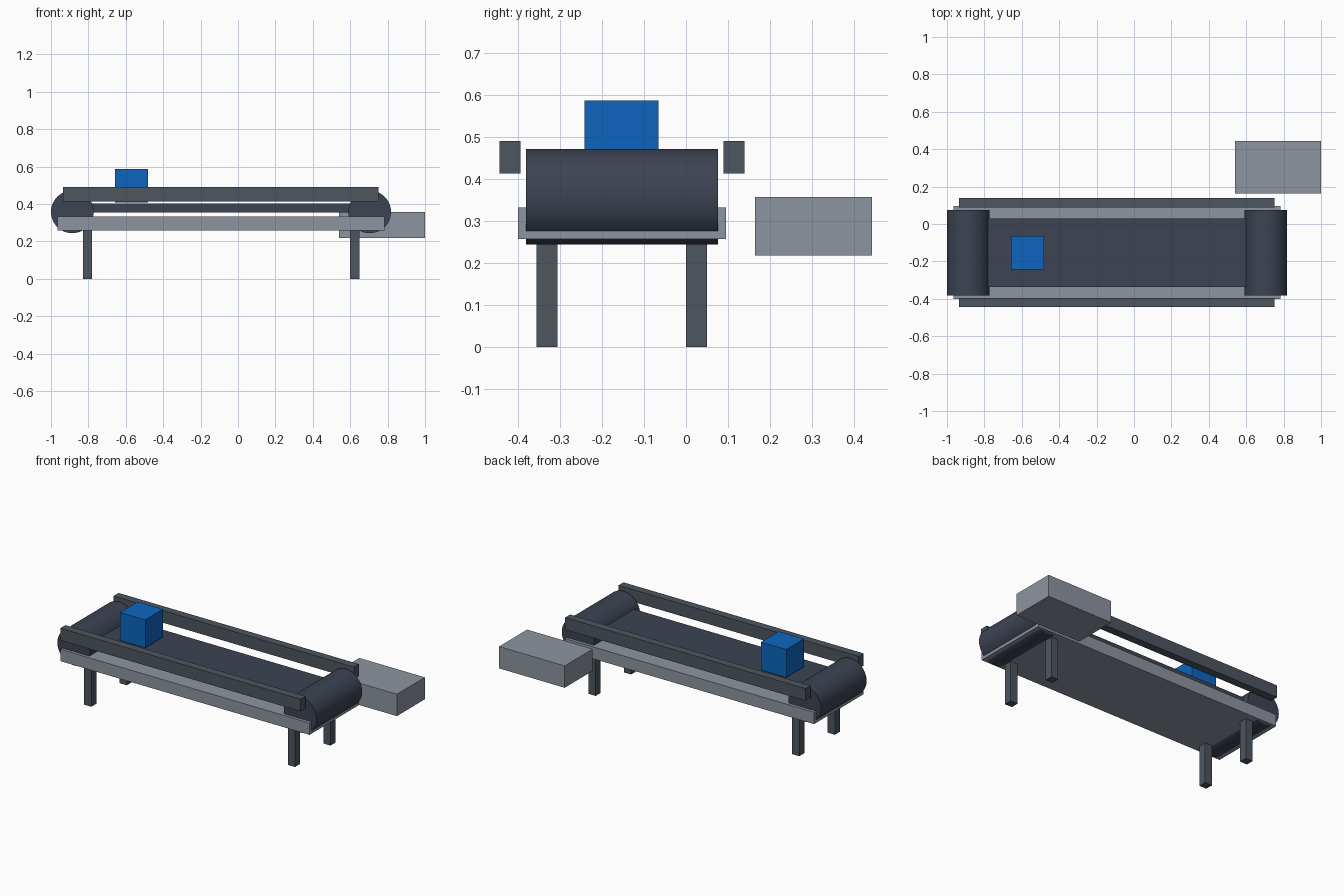
import bpy, math

if "Cube" in bpy.data.objects:
    bpy.data.objects.remove(bpy.data.objects["Cube"])


def material(name, rgb):
    m = bpy.data.materials.new(name)
    m.diffuse_color = (*rgb, 1)
    m.use_nodes = True
    m.node_tree.nodes["Principled BSDF"].inputs["Base Color"].default_value = m.diffuse_color
    return m


DARK = material("dark_rubber", (0.045, 0.057, 0.085))
SLATE = material("slate_metal", (0.075, 0.093, 0.118))
STEEL = material("light_steel", (0.27, 0.30, 0.35))
BLUE = material("blue_paint", (0.004, 0.13, 0.52))


def box(name, x, y, z, mat):
    """Box from (min, max) ranges on each axis."""
    bpy.ops.mesh.primitive_cube_add(size=1, location=[sum(r) / 2 for r in (x, y, z)])
    o = bpy.context.object
    o.name = name
    o.scale = [r[1] - r[0] for r in (x, y, z)]
    bpy.ops.object.transform_apply(location=False, rotation=False, scale=True)
    o.data.materials.append(mat)
    return o


MID = -0.153  # centre line of the conveyor in y

# Bed frame and belt
box("bed_frame", (-0.965, 0.783), (MID - 0.248, MID + 0.248), (0.257, 0.332), STEEL)
box("belt", (-0.886, 0.704), (MID - 0.183, MID + 0.183), (0.354, 0.403), DARK)

# End rollers
for name, x in (("left_roller", -0.886), ("right_roller", 0.704)):
    bpy.ops.mesh.primitive_cylinder_add(vertices=48, radius=0.114, depth=0.458,
                                        location=(x, MID, 0.358),
                                        rotation=(math.pi / 2, 0, 0))
    roller = bpy.context.object
    roller.name = name
    roller.data.materials.append(DARK)
    bpy.ops.object.shade_smooth_by_angle(angle=math.radians(30))

# Side guide rails and legs, mirrored about the centre line
for side, s in (("front", -1), ("back", 1)):
    y = MID + s * 0.267
    box(side + "_guide_rail", (-0.935, 0.75),
        (y - 0.025, y + 0.025), (0.414, 0.491), SLATE)
    y = MID + s * 0.178
    for end, x in (("left", -0.805), ("right", 0.624)):
        box(f"{side}_{end}_leg", (x - 0.025, x + 0.025),
            (y - 0.025, y + 0.025), (0, 0.26), SLATE)

# Package on the belt and drive housing beside it
box("package", (-0.658, -0.481), (-0.242, -0.065), (0.409, 0.587), BLUE)
box("drive_housing", (0.54, 1.0), (0.164, 0.444), (0.218, 0.357), STEEL)
